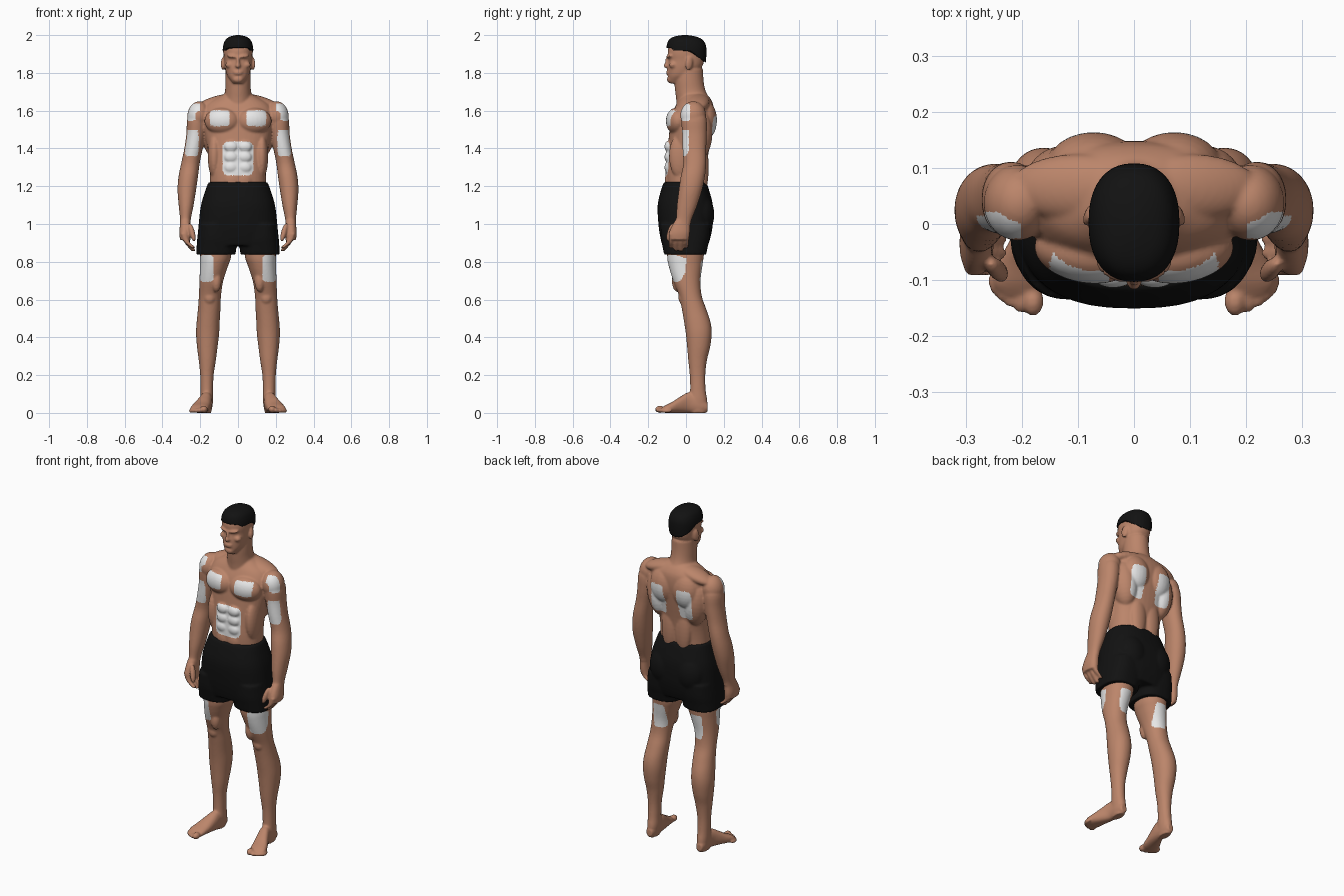
import bpy, bmesh, math
from mathutils import Matrix, Euler


def material(name, rgb):
    m = bpy.data.materials.new(name)
    m.diffuse_color = (*rgb, 1)
    return m


SKIN = material("skin", (0.50, 0.235, 0.145))
WHITE = material("white pad", (0.80, 0.80, 0.80))
BLACK = material("black cloth and hair", (0.006, 0.006, 0.006))


def spline(rows, steps=4):
    """Catmull-Rom interpolation between cross-section rows."""
    out = []
    for i in range(len(rows) - 1):
        a, b, c, d = (rows[max(0, min(len(rows) - 1, i + k))] for k in (-1, 0, 1, 2))
        for k in range(steps):
            t = k / steps
            out.append([q + 0.5 * t * (r - p + t * (2*p - 5*q + 4*r - s + t * (3*(q - r) + s - p)))
                        for p, q, r, s in zip(a, b, c, d)])
    return out + [list(rows[-1])]


def loft(bm, rows, sides=(1,), along_y=False, power=2.3, n=40):
    """Closed skin over rows (position, x0, x1, front, back); sides mirrors in x."""
    for s in sides:
        rings = []
        for h, x0, x1, a, b in spline(rows):
            ring = []
            for k in range(n):
                t = 2 * math.pi * k / n
                c, w = math.cos(t), math.sin(t)
                u = math.copysign(abs(c) ** (2 / power), c)
                v = math.copysign(abs(w) ** (2 / power), w)
                x, y = s * ((x0 + x1) / 2 + u * (x1 - x0) / 2), (a + b) / 2 + v * (b - a) / 2
                ring.append(bm.verts.new((x, h, y) if along_y else (x, y, h)))
            rings.append(ring)
        for r, q in zip(rings, rings[1:]):
            for k in range(n):
                bm.faces.new((r[k], r[(k + 1) % n], q[(k + 1) % n], q[k]))
        bm.faces.new(rings[0])
        bm.faces.new(rings[-1])


def ball(bm, loc, radii, rot=(0, 0, 0), sides=(1, -1)):
    """Ellipsoid muscle or feature, mirrored in x."""
    for s in sides:
        m = (Matrix.Translation((s * loc[0], loc[1], loc[2]))
             @ Euler((rot[0], s * rot[1], s * rot[2])).to_matrix().to_4x4()
             @ Matrix.Diagonal((*radii, 1)))
        bmesh.ops.create_uvsphere(bm, u_segments=24, v_segments=16, radius=1, matrix=m)


def finish(bm, name, mats, voxel=0, smooth=3):
    """Fuse overlapping parts into one smooth surface."""
    bmesh.ops.recalc_face_normals(bm, faces=bm.faces)
    me = bpy.data.meshes.new(name)
    bm.to_mesh(me)
    bm.free()
    ob = bpy.data.objects.new(name, me)
    bpy.context.collection.objects.link(ob)
    if voxel:
        r = ob.modifiers.new("fuse", 'REMESH')
        r.mode, r.voxel_size = 'VOXEL', voxel
        f = ob.modifiers.new("soften", 'SMOOTH')
        f.factor, f.iterations = 0.5, smooth
        dg = bpy.context.evaluated_depsgraph_get()
        me = bpy.data.meshes.new_from_object(ob.evaluated_get(dg))
        ob.modifiers.clear()
        ob.data = me
    me.materials.clear()
    for m in mats:
        me.materials.append(m)
    for p in me.polygons:
        p.use_smooth, p.material_index = True, 0
    return ob


LR = (1, -1)
bm = bmesh.new()

# torso and neck
loft(bm, [(1.12, -.15, .15, -.10, .10), (1.25, -.148, .148, -.108, .103), (1.35, -.152, .152, -.102, .115),
          (1.45, -.172, .172, -.092, .132), (1.52, -.185, .185, -.085, .143), (1.58, -.19, .19, -.075, .148),
          (1.635, -.165, .165, -.05, .143), (1.67, -.11, .11, -.03, .125), (1.69, -.07, .07, -.02, .105)])
loft(bm, [(1.60, -.08, .08, -.05, .13), (1.66, -.075, .075, -.052, .122), (1.71, -.068, .068, -.058, .102),
          (1.76, -.067, .067, -.062, .093), (1.82, -.066, .066, -.06, .09)], power=2)
# chest, back, side and shoulder muscles
ball(bm, (.087, -.052, 1.545), (.092, .053, .07), (0, 0, .18))
ball(bm, (.072, .10, 1.55), (.085, .064, .105))
ball(bm, (.125, .065, 1.48), (.07, .075, .14), (0, .12, 0))
ball(bm, (.045, .09, 1.30), (.05, .03, .14))
ball(bm, (.10, .065, 1.645), (.125, .06, .036), (0, .25, 0))
ball(bm, (.208, .038, 1.575), (.06, .068, .075), (0, -.15, 0))
ball(bm, (.125, -.03, 1.36), (.035, .06, .12))
for z in (1.41, 1.355, 1.30):
    ball(bm, (.037, -.094, z), (.036, .02, .029))
ball(bm, (.03, -.09, 1.23), (.045, .022, .05))

# arms
loft(bm, [(1.62, .18, .24, .0, .08), (1.56, .165, .268, -.024, .108), (1.48, .172, .273, -.02, .110),
          (1.40, .187, .284, -.018, .107), (1.32, .203, .301, -.014, .107), (1.25, .212, .315, -.028, .10),
          (1.18, .222, .320, -.038, .085), (1.10, .235, .314, -.048, .060), (1.03, .249, .307, -.052, .032),
          (1.00, .251, .307, -.062, .025)], LR, power=2.1)
# hands with fingers and thumb
loft(bm, [(1.03, .252, .304, -.05, .025), (.99, .252, .308, -.075, .022), (.95, .252, .311, -.09, .02),
          (.915, .25, .306, -.09, .015)], LR)
for i, tip in enumerate((.872, .858, .856, .872)):
    y = -.078 + .027 * i
    loft(bm, [(.95, .270, .304, y - .014, y + .012), (.905, .256, .286, y - .014, y + .011),
              (tip + .006, .227, .252, y - .013, y + .009), (tip, .232, .246, y - .009, y + .005)], LR, n=16)
ball(bm, (.243, -.082, .955), (.015, .018, .052), (-.25, .25, 0))

# legs
loft(bm, [(1.0, .03, .19, -.10, .11), (.84, .035, .20, -.10, .095), (.78, .052, .201, -.092, .087),
          (.70, .078, .204, -.068, .077), (.62, .09, .207, -.037, .083), (.55, .093, .212, -.022, .107),
          (.48, .097, .219, -.010, .130), (.42, .10, .222, -.001, .136), (.35, .108, .217, .006, .128),
          (.28, .117, .208, .012, .111), (.20, .129, .200, .020, .102), (.12, .132, .198, .022, .104),
          (.06, .132, .197, .015, .113), (.0, .142, .19, .02, .108)], LR, power=2.1)
ball(bm, (.115, -.045, .70), (.028, .03, .06))
ball(bm, (.15, -.018, .61), (.03, .022, .035))
# feet and toes
loft(bm, [(.115, .148, .185, .008, .05), (.08, .136, .195, 0, .09), (.02, .136, .20, 0, .11),
          (-.03, .142, .222, 0, .086), (-.07, .150, .243, 0, .06), (-.105, .157, .252, 0, .043),
          (-.125, .165, .240, .002, .03)], LR, along_y=True)
for x, y, r in ((.180, -.138, .019), (.204, -.133, .013), (.221, -.124, .012), (.236, -.113, .012),
                (.248, -.101, .011)):
    ball(bm, (x, y, r), (r, .026, r))

# head, face and ears
loft(bm, [(1.745, -.026, .026, -.088, -.03), (1.765, -.043, .043, -.095, .01), (1.79, -.059, .059, -.096, .045),
          (1.83, -.069, .069, -.097, .083), (1.868, -.073, .073, -.092, .097), (1.90, -.076, .076, -.097, .10),
          (1.93, -.075, .075, -.094, .098), (1.96, -.066, .066, -.08, .088), (1.985, -.04, .04, -.045, .06)])
ball(bm, (0, -.098, 1.838), (.014, .021, .014), sides=(1,))
ball(bm, (0, -.096, 1.86), (.009, .016, .032), (-.25, 0, 0), sides=(1,))
ball(bm, (.028, -.086, 1.887), (.032, .017, .009), (0, -.12, .25))
ball(bm, (.045, -.068, 1.842), (.022, .022, .018))
for z in (1.806, 1.796):
    ball(bm, (0, -.094, z), (.026, .012, .0055), sides=(1,))
ball(bm, (0, -.086, 1.766), (.028, .015, .018), sides=(1,))
ball(bm, (.079, .016, 1.85), (.010, .021, .036), (-.15, 0, .35))

body = finish(bm, "body", [SKIN, WHITE], voxel=.006)


# white pads: rounded rectangles over the muscles
def pad(a, ca, ha, z, cz, hz):
    return abs((a - ca) / ha) ** 6 + abs((z - cz) / hz) ** 6 < 1


for p in body.data.polygons:
    x, y, z = abs(p.center.x), p.center.y, p.center.z
    if y < 0 and (pad(x, .097, .053, z, 1.56, .042) or pad(x, 0, .082, z, 1.347, .09)
                  or pad(x, .165, .037, z, .765, .07)):
        p.material_index = 1            # chest, abdomen, thigh fronts
    elif y > .03 and (pad(x, .088, .046, z, 1.48, .092) or pad(x, .125, .037, z, .735, .072)):
        p.material_index = 1            # back, thigh backs
    elif x > .2 and pad(y, -.002, .024, z, 1.592, .046):
        p.material_index = 1            # shoulders
    elif y < .014 and pad(x, .245, .036, z, 1.428, .07):
        p.material_index = 1            # upper arms

# hair cap with a hairline that drops toward the nape
bm = bmesh.new()
loft(bm, [(1.84, -.077, .077, -.098, .104), (1.88, -.079, .079, -.10, .107), (1.92, -.081, .081, -.103, .108),
          (1.95, -.077, .077, -.101, .104), (1.975, -.066, .066, -.09, .088), (1.99, -.047, .047, -.068, .06),
          (1.998, -.02, .02, -.035, .025), (2.0, -.004, .004, -.01, .0)])
for v in bm.verts:
    x, y = v.co.x, v.co.y
    line = 1.918 - .75 * max(0, y - .02) + (.015 if y < -.07 else 0)
    v.co.z = max(v.co.z, line)
finish(bm, "hair", [BLACK])

# shorts: hips and two wide legs
bm = bmesh.new()
loft(bm, [(1.222, -.156, .156, -.117, .107), (1.18, -.172, .172, -.132, .122), (1.10, -.196, .196, -.150, .142),
          (1.0, -.208, .208, -.146, .142), (.93, -.214, .214, -.136, .130), (.885, -.214, .214, -.125, .115)], power=2.5)
loft(bm, [(1.0, .02, .205, -.135, .13), (.93, .006, .215, -.133, .126), (.88, .008, .219, -.124, .115),
          (.838, .014, .222, -.116, .107)], LR, power=2.6)
ball(bm, (.085, .075, 1.05), (.09, .075, .11))
finish(bm, "shorts", [BLACK], voxel=.008, smooth=2)
